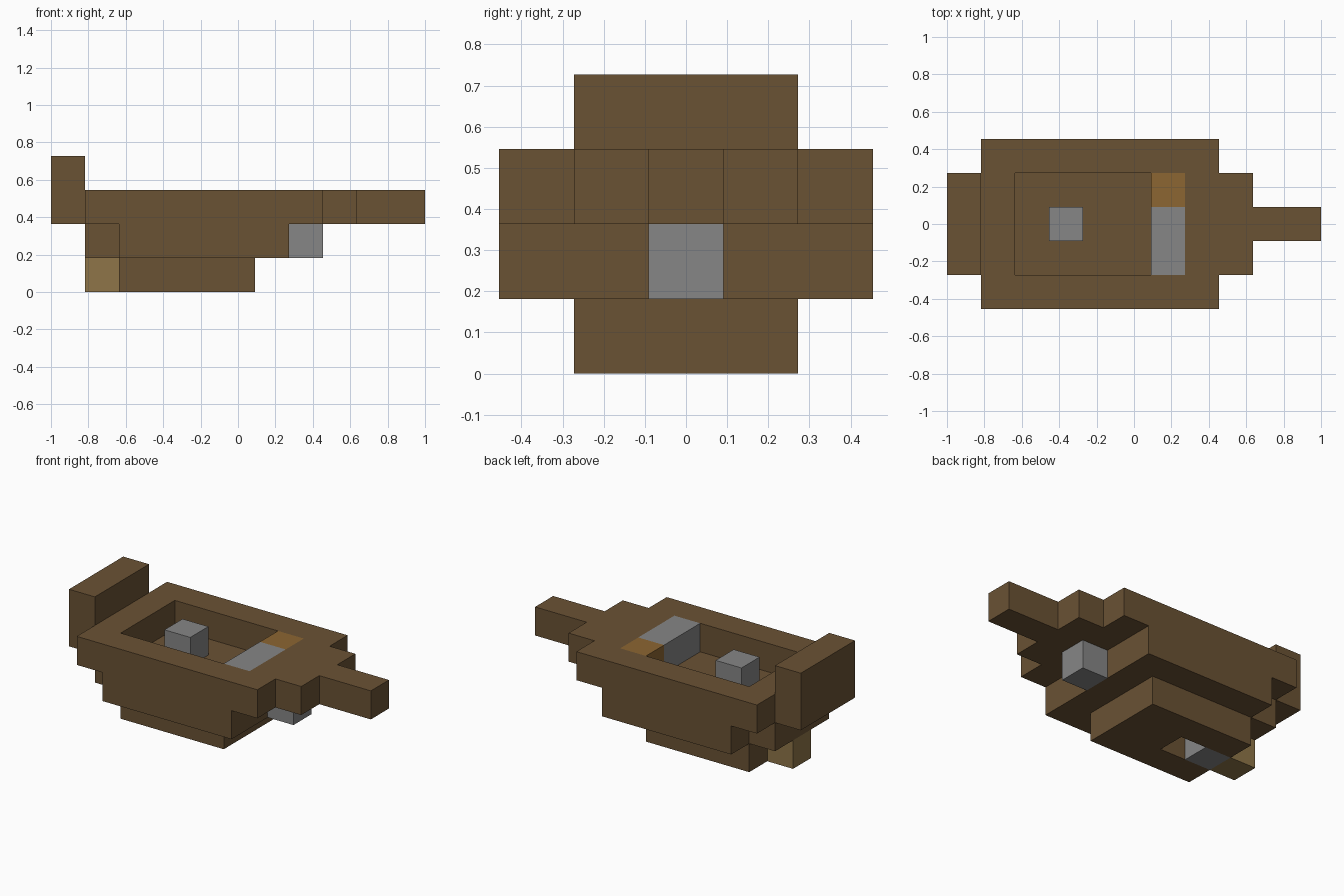
import bpy
import bmesh
from mathutils import Vector

cube = bpy.data.objects.get("Cube")
if cube:
    bpy.data.objects.remove(cube, do_unlink=True)

U = 2 / 11  # one block


def material(name, rgb):
    col = [((c / 255 + 0.055) / 1.055) ** 2.4 for c in rgb] + [1]
    m = bpy.data.materials.new(name)
    m.use_nodes = True
    m.diffuse_color = col
    m.node_tree.nodes["Principled BSDF"].inputs["Base Color"].default_value = col
    return m


WOOD = material("dark_wood", (106, 82, 52))
PALE = material("pale_wood", (142, 117, 72))
STONE = material("grey_stone", (134, 134, 134))
AMBER = material("amber_wood", (140, 102, 50))


def blocks(name, mat, *boxes):
    """One object from boxes given as low and high corners in block units."""
    bm = bmesh.new()
    for lo, hi in boxes:
        lo, hi = Vector(lo), Vector(hi)
        for v in bmesh.ops.create_cube(bm, size=1)["verts"]:
            p = (lo + hi) / 2 + v.co * (hi - lo)
            v.co = Vector((p.x - 5.5, p.y - 2.5, p.z)) * U
    mesh = bpy.data.meshes.new(name)
    bm.to_mesh(mesh)
    bm.free()
    mesh.materials.append(mat)
    ob = bpy.data.objects.new(name, mesh)
    bpy.context.collection.objects.link(ob)


# Lowest layer, with a one-block opening along the middle
for side, y in (("right", 1), ("left", 3)):
    blocks(side + "_keel", WOOD, ((2, y, 0), (6, y + 1, 1)))
blocks("middle_keel", WOOD, ((4, 2, 0), (6, 3, 1)))
blocks("engine_block", STONE, ((2, 2, 0), (3, 3, 1)))
blocks("rudder", PALE, ((1, 2, 0), (2, 3, 1)))

# Hull floor and its stern step
blocks("hull", WOOD, ((2, 0, 1), (7, 5, 2)))
blocks("stern_step", WOOD, ((1, 1, 1), (2, 4, 2)))
blocks("bow_block", STONE, ((7, 2, 1), (8, 3, 2)))

# Gunwale around the shallow deck
for side, y in (("right", 0), ("left", 4)):
    blocks(side + "_gunwale", WOOD, ((1, y, 2), (8, y + 1, 3)))
blocks("stern_gunwale", WOOD, ((1, 1, 2), (2, 4, 3)))
blocks("bow_gunwale", WOOD, ((7, 1, 2), (8, 4, 3)))

# Stern board, bow and bowsprit
blocks("stern_board", WOOD, ((0, 1, 2), (1, 4, 4)))
blocks("bow", WOOD, ((8, 1, 2), (9, 4, 3)))
blocks("bowsprit", WOOD, ((9, 2, 2), (11, 3, 3)))

# Deck fittings
blocks("deck_block", STONE, ((3, 2, 2), (4, 3, 3)))
blocks("deck_bench", STONE, ((6, 1, 2), (7, 3, 3)))
blocks("deck_crate", AMBER, ((6, 3, 2), (7, 4, 3)))
